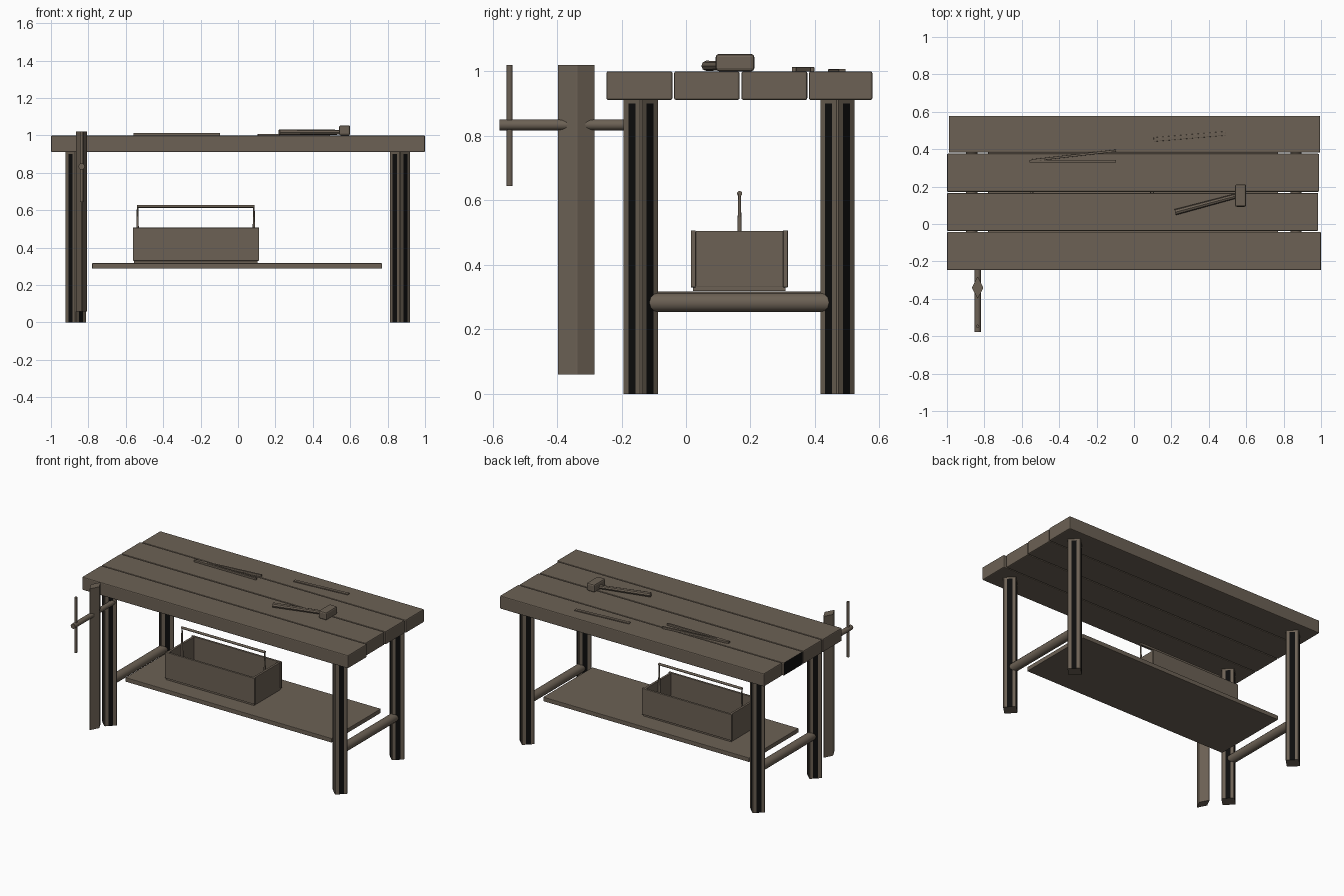
import bpy, bmesh, math
from mathutils import Vector, Matrix

if "Cube" in bpy.data.objects:
    bpy.data.objects.remove(bpy.data.objects["Cube"])


def material(name, rgb):
    m = bpy.data.materials.new(name)
    m.diffuse_color = (*rgb, 1)
    m.use_nodes = True
    m.node_tree.nodes["Principled BSDF"].inputs["Base Color"].default_value = m.diffuse_color
    return m


WOOD = material("brown_wood", (0.15, 0.12, 0.09))
DARK = material("black_grain", (0.004, 0.004, 0.004))


def finish(name, bm, bevel=0, smooth=False):
    bmesh.ops.recalc_face_normals(bm, faces=bm.faces[:])
    if bevel:
        bmesh.ops.bevel(bm, geom=bm.edges[:], offset=bevel, segments=2,
                        profile=0.5, affect='EDGES')
    me = bpy.data.meshes.new(name)
    bm.to_mesh(me)
    bm.free()
    me.materials.append(WOOD)
    me.materials.append(DARK)
    ob = bpy.data.objects.new(name, me)
    bpy.context.collection.objects.link(ob)
    if smooth:
        bpy.ops.object.select_all(action='DESELECT')
        ob.select_set(True)
        bpy.context.view_layer.objects.active = ob
        bpy.ops.object.shade_smooth_by_angle(angle=math.radians(40))
    return ob


def box(name, x, y, z, bevel=0.0, turn=0.0):
    """Box from (min, max) ranges, optionally turned about its own vertical."""
    bm = bmesh.new()
    bmesh.ops.create_cube(bm, size=1)
    size = [r[1] - r[0] for r in (x, y, z)]
    mid = Vector([(r[0] + r[1]) / 2 for r in (x, y, z)])
    mat = Matrix.Translation(mid) @ Matrix.Rotation(turn, 4, 'Z') @ Matrix.Diagonal((*size, 1))
    bmesh.ops.transform(bm, matrix=mat, verts=bm.verts[:])
    return finish(name, bm, bevel)


def rod(name, a, b, r1, r2=None, sides=12):
    """Round bar between two points."""
    a, b = Vector(a), Vector(b)
    bm = bmesh.new()
    bmesh.ops.create_cone(bm, cap_ends=True, segments=sides, radius1=r1,
                          radius2=r2 or r1, depth=(b - a).length)
    rot = (b - a).to_track_quat('Z', 'Y').to_matrix().to_4x4()
    bmesh.ops.transform(bm, matrix=Matrix.Translation((a + b) / 2) @ rot, verts=bm.verts[:])
    return finish(name, bm, smooth=True)


def diamond_post(name, cx, cy, rx, ry, z0, z1, stripes):
    """Post with a diamond section; the middle of each side can be dark."""
    corners = [(rx, 0), (0, ry), (-rx, 0), (0, -ry)]
    pts = []
    for i in range(4):
        p, q = Vector(corners[i]), Vector(corners[(i + 1) % 4])
        pts += [p.lerp(q, t) for t in (0.05, 0.31, 0.7, 0.95)]
    bm = bmesh.new()
    levels = [z0, z1 - 0.02, z1]
    rings = [[bm.verts.new((cx + p.x, cy + p.y, z)) for p in pts] for z in levels]
    n = len(pts)
    for k in range(2):
        for i in range(n):
            j = (i + 1) % n
            f = bm.faces.new((rings[k][i], rings[k][j], rings[k + 1][j], rings[k + 1][i]))
            if stripes and k == 0 and i % 4 == 1:
                f.material_index = 1
    bm.faces.new(rings[0][::-1])
    bm.faces.new(rings[-1])
    return finish(name, bm)


# bench top planks
planks = [(-1.0, 1.0, -0.247, -0.042), (-1.0, 0.985, -0.037, 0.166),
          (-1.0, 0.99, 0.172, 0.376), (-0.99, 0.995, 0.381, 0.578)]
for i, (x0, x1, y0, y1) in enumerate(planks):
    p = box(f"top_plank_{i + 1}", (x0, x1), (y0, y1), (0.911, 1.0), 0.006)
    if i == 2:  # dark end grain
        for f in p.data.polygons:
            if f.normal.x < -0.9:
                f.material_index = 1

# legs and side rails
for side, x in (("left", -0.868), ("right", 0.866)):
    for end, y in (("front", -0.14), ("back", 0.47)):
        diamond_post(f"{end}_{side}_leg", x, y, 0.057, 0.056, 0, 0.92, True)
    rod(f"{side}_rail", (x, -0.13, 0.283), (x, 0.465, 0.283), 0.03)

# lower shelf
box("shelf", (-0.78, 0.77), (-0.095, 0.435), (0.288, 0.317), 0.003)

# leg vise
diamond_post("vise_jaw", -0.836, -0.34, 0.031, 0.06, 0.06, 1.02, False)
rod("vise_screw", (-0.836, -0.578, 0.834), (-0.836, -0.14, 0.834), 0.017)
rod("vise_handle", (-0.836, -0.547, 0.645), (-0.836, -0.547, 1.02), 0.009)

# tool tray
box("tray_base", (-0.555, 0.105), (0.022, 0.308), (0.318, 0.334))
for side, y in (("front", 0.015), ("back", 0.301)):
    box(f"tray_{side}_wall", (-0.562, 0.112), (y, y + 0.015), (0.33, 0.507), 0.002)
for side, x in (("left", -0.556), ("right", 0.09)):
    box(f"tray_{side}_wall", (x, x + 0.016), (0.03, 0.301), (0.33, 0.505), 0.002)
for side, x in (("left", -0.537), ("right", 0.085)):
    rod(f"tray_{side}_post", (x, 0.166, 0.40), (x, 0.166, 0.62), 0.009, 0.004)
rod("tray_grip", (-0.54, 0.166, 0.621), (0.088, 0.166, 0.621), 0.008)

# mallet
box("mallet_head", (0.54, 0.60), (0.092, 0.212), (1.0, 1.054), 0.01)
rod("mallet_handle", (0.22, 0.063, 1.017), (0.565, 0.155, 1.017), 0.016, 0.013, 8)

# chisel and dividers lying on the top
box("chisel", (0.105, 0.493), (0.457, 0.479), (0.999, 1.007), 0.002, 0.085)
box("divider_leg_front", (-0.56, -0.095), (0.328, 0.342), (0.999, 1.013), 0.002)
box("divider_leg_back", (-0.55, -0.095), (0.36, 0.372), (0.999, 1.013), 0.002, 0.115)
